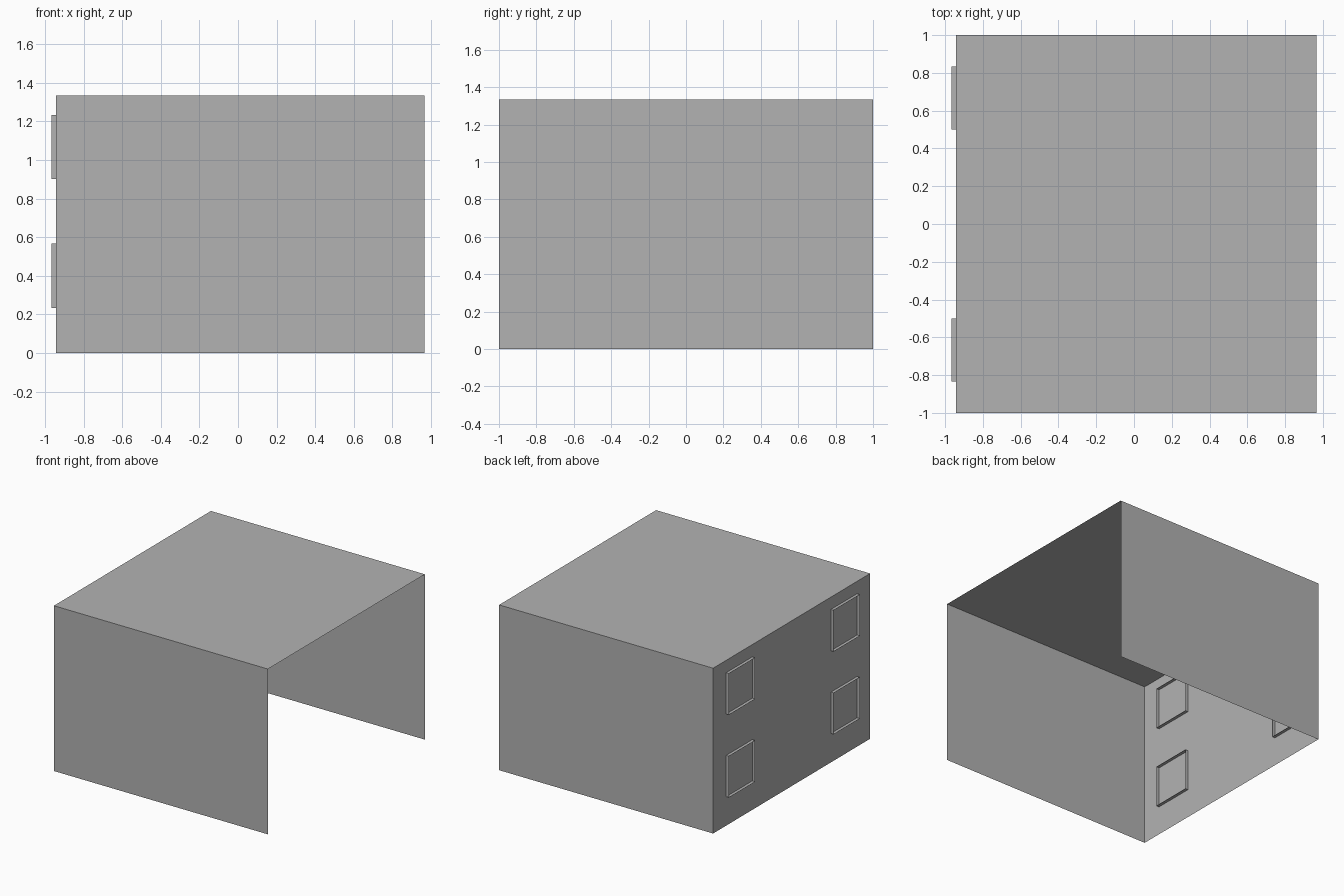
import bpy, bmesh
from mathutils import Vector

cube = bpy.data.objects.get("Cube")
if cube:
    bpy.data.objects.remove(cube, do_unlink=True)

# Overall sizes
LEFT, RIGHT = 0.967, -0.942      # open side and windowed wall
DEPTH, HEIGHT = 1.0, 1.333       # half depth, full height
FRAME, BAR, OUT = 0.333, 0.0167, 0.025

# Plain grey plaster
grey = bpy.data.materials.new("plain_grey")
grey.use_nodes = True
colour = (0.448, 0.448, 0.448, 1.0)
grey.diffuse_color = colour
grey.node_tree.nodes["Principled BSDF"].inputs["Base Color"].default_value = colour


def finish(bm, name):
    mesh = bpy.data.meshes.new(name)
    bm.to_mesh(mesh)
    bm.free()
    mesh.materials.append(grey)
    obj = bpy.data.objects.new(name, mesh)
    bpy.context.collection.objects.link(obj)
    return obj


def rectangle(bm, corner, side_a, side_b):
    """One flat face; its normal follows side_a x side_b."""
    c, a, b = Vector(corner), Vector(side_a), Vector(side_b)
    return bm.faces.new([bm.verts.new(p) for p in (c, c + a, c + a + b, c + b)])


def panel(name, corner, side_a, side_b):
    bm = bmesh.new()
    rectangle(bm, corner, side_a, side_b)
    return finish(bm, name)


def window_frame(name, y, z):
    """Square frame that stands proud on both sides of the wall."""
    bm = bmesh.new()
    h = FRAME / 2
    pane = rectangle(bm, (RIGHT - OUT, y - h, z - h), (0, 0, FRAME), (0, FRAME, 0))
    bmesh.ops.inset_individual(bm, faces=[pane], thickness=BAR, use_even_offset=True)
    bmesh.ops.delete(bm, geom=[pane], context='FACES')
    ring = bmesh.ops.extrude_face_region(bm, geom=bm.faces[:], use_keep_orig=True)
    verts = [g for g in ring["geom"] if isinstance(g, bmesh.types.BMVert)]
    bmesh.ops.translate(bm, verts=verts, vec=(2 * OUT, 0, 0))
    bmesh.ops.recalc_face_normals(bm, faces=bm.faces[:])
    return finish(bm, name)


# Thin shell: three walls and a roof, open at the left and underneath
width = LEFT - RIGHT
up = (0, 0, HEIGHT)
panel("front_wall", (RIGHT, -DEPTH, 0), (width, 0, 0), up)
panel("back_wall", (LEFT, DEPTH, 0), (-width, 0, 0), up)
panel("right_wall", (RIGHT, DEPTH, 0), (0, -2 * DEPTH, 0), up)
panel("roof", (RIGHT, -DEPTH, HEIGHT), (width, 0, 0), (0, 2 * DEPTH, 0))

# Four window frames on the right wall
for row, z in (("lower", 0.4), ("upper", 1.067)):
    for place, y in (("front", -0.667), ("back", 0.667)):
        window_frame(f"{row}_{place}_window_frame", y, z)
